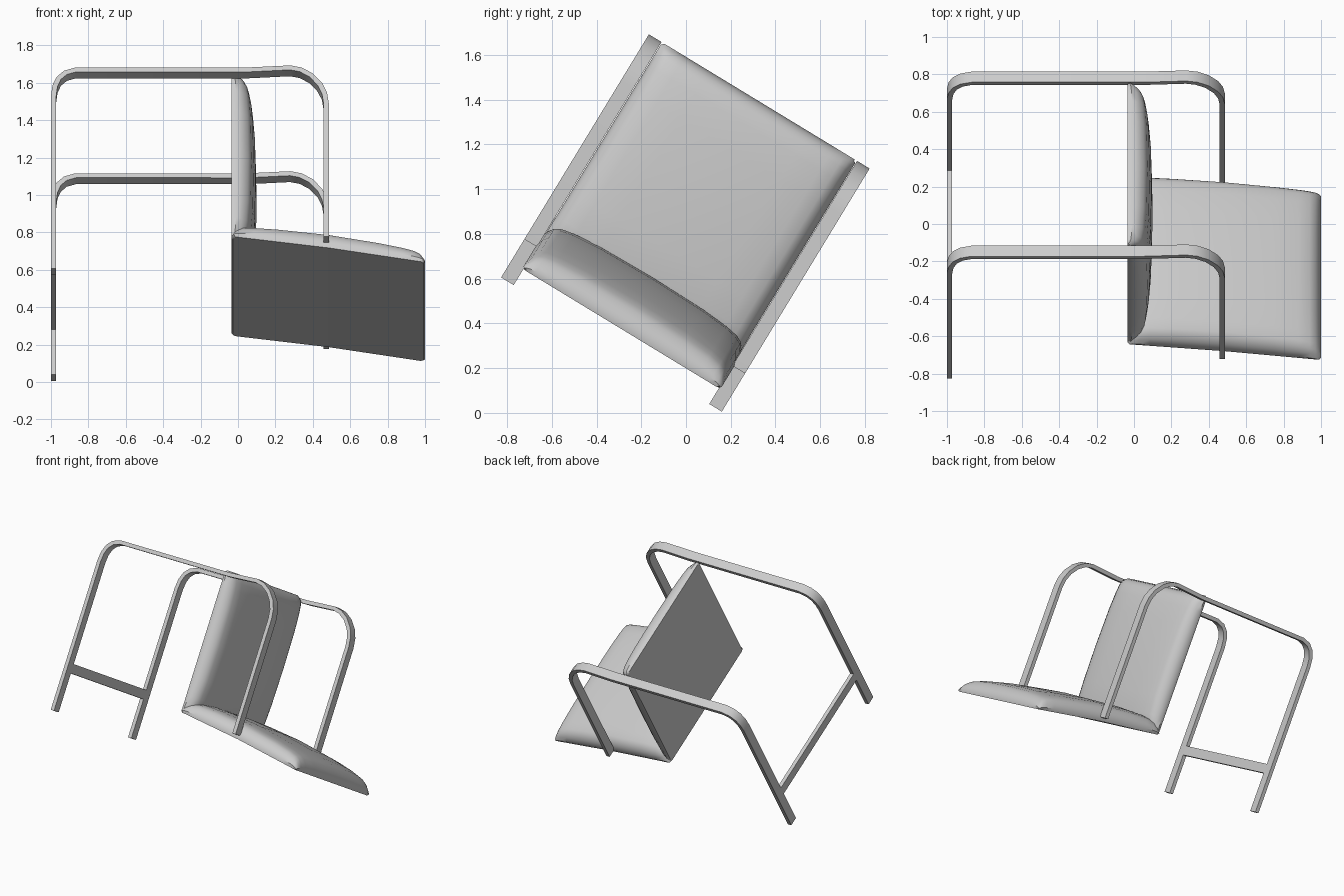
import bpy, bmesh, math
from mathutils import Vector

cube = bpy.data.objects.get("Cube")
if cube:
    bpy.data.objects.remove(cube, do_unlink=True)

# The whole chair lies tilted: u runs along the legs, v across the chair
TILT = math.radians(58.7)
X = Vector((1, 0, 0))
U = Vector((0, math.cos(TILT), math.sin(TILT)))
V = Vector((0, math.sin(TILT), -math.cos(TILT)))

grey = bpy.data.materials.new("plain_grey")
grey.use_nodes = True
grey.diffuse_color = (0.6, 0.6, 0.6, 1)
grey.node_tree.nodes["Principled BSDF"].inputs["Base Color"].default_value = (0.6, 0.6, 0.6, 1)


def place(x, u, v):
    return X * x + U * u + V * v


def finish(name, bm, angle):
    bmesh.ops.recalc_face_normals(bm, faces=bm.faces)
    mesh = bpy.data.meshes.new(name)
    bm.to_mesh(mesh)
    bm.free()
    mesh.materials.append(grey)
    obj = bpy.data.objects.new(name, mesh)
    bpy.context.collection.objects.link(obj)
    bpy.ops.object.select_all(action='DESELECT')
    obj.select_set(True)
    bpy.context.view_layer.objects.active = obj
    bpy.ops.object.shade_smooth_by_angle(angle=math.radians(angle))


def ribbon(name, path, v0, v1, thick=0.028):
    """Flat bar following an outer (x, u) path, thickened to its right side."""
    bm = bmesh.new()
    pts = [Vector(p) for p in path]
    rings = []
    for i, p in enumerate(pts):
        before = (p - pts[i - 1]).normalized() if i else None
        after = (pts[i + 1] - p).normalized() if i < len(pts) - 1 else None
        d = ((before or after) + (after or before)).normalized()
        q = p + Vector((d.y, -d.x)) * thick
        rings.append([bm.verts.new(place(a.x, a.y, v))
                      for a, v in ((p, v0), (p, v1), (q, v1), (q, v0))])
    for a, b in zip(rings, rings[1:]):
        for k in range(4):
            n = (k + 1) % 4
            bm.faces.new((a[k], a[n], b[n], b[k]))
    bm.faces.new(rings[0])
    bm.faces.new(rings[-1])
    finish(name, bm, 30)


# Share of the full cushion height at each distance from its edge
PUFF = [(0, 0.2), (0.012, 0.45), (0.03, 0.66), (0.06, 0.79), (0.12, 0.88), (0.25, 0.96)]


def stations(lo, hi):
    low = [(lo + d, f) for d, f in PUFF]
    high = [(hi - d, f) for d, f in reversed(PUFF)]
    return low + [((lo + hi) / 2, 1.0)] + high


def cushion(name, a_range, b_range, height, where):
    """Puffed pad with a flat base; where(a, b, h) puts it in space."""
    bm = bmesh.new()
    sa, sb = stations(*a_range), stations(*b_range)
    ca, cb = sum(a_range) / 2, sum(b_range) / 2

    def sheet(level, shrink):
        grid = []
        for i, (a, fa) in enumerate(sa):
            row = []
            for j, (b, fb) in enumerate(sb):
                pa, pb = a, b
                if i in (0, len(sa) - 1) and j in (0, len(sb) - 1):
                    pa -= math.copysign(0.008, a - ca)
                    pb -= math.copysign(0.008, b - cb)
                pa, pb = ca + (pa - ca) * shrink, cb + (pb - cb) * shrink
                row.append(bm.verts.new(where(pa, pb, height * fa * fb * level)))
            grid.append(row)
        for r, s in zip(grid, grid[1:]):
            for j in range(len(r) - 1):
                bm.faces.new((r[j], r[j + 1], s[j + 1], s[j]))

    sheet(1, 1)
    sheet(0, 0.985)
    bmesh.ops.bridge_loops(bm, edges=[e for e in bm.edges if e.is_boundary])
    finish(name, bm, 40)


# Two bent side frames
side_path = [(-1, 0.088), (-1, 1.17), (-0.992, 1.235), (-0.97, 1.288), (-0.93, 1.327),
             (-0.87, 1.347), (0.05, 1.347), (0.28, 1.36), (0.34, 1.347), (0.4, 1.31),
             (0.45, 1.25), (0.476, 1.19), (0.486, 1.12), (0.486, 0.288)]
for name, v in (("left_side_frame", 0.101), ("right_side_frame", -0.988)):
    ribbon(name, side_path, v - 0.033, v + 0.033)

# Cross bar joining the long legs
ribbon("cross_bar", [(-1, 0.37), (-1, 0.437)], -0.96, 0.073)

# Upright panel, flat on its outer side
cushion("upright_cushion", (0.33, 1.36), (-0.952, 0.066), 0.135,
        lambda a, b, h: place(-0.035 + h, a, b))


# Long panel, sloping and slightly bent in the middle
def long_pad(x, v, h):
    base = 0.331 - 0.138 * (x + 0.035) - 0.037 * max(0, x - 0.482)
    return place(x, base + h, v)


cushion("long_cushion", (-0.035, 1.0), (-0.961, 0.076), 0.142, long_pad)
